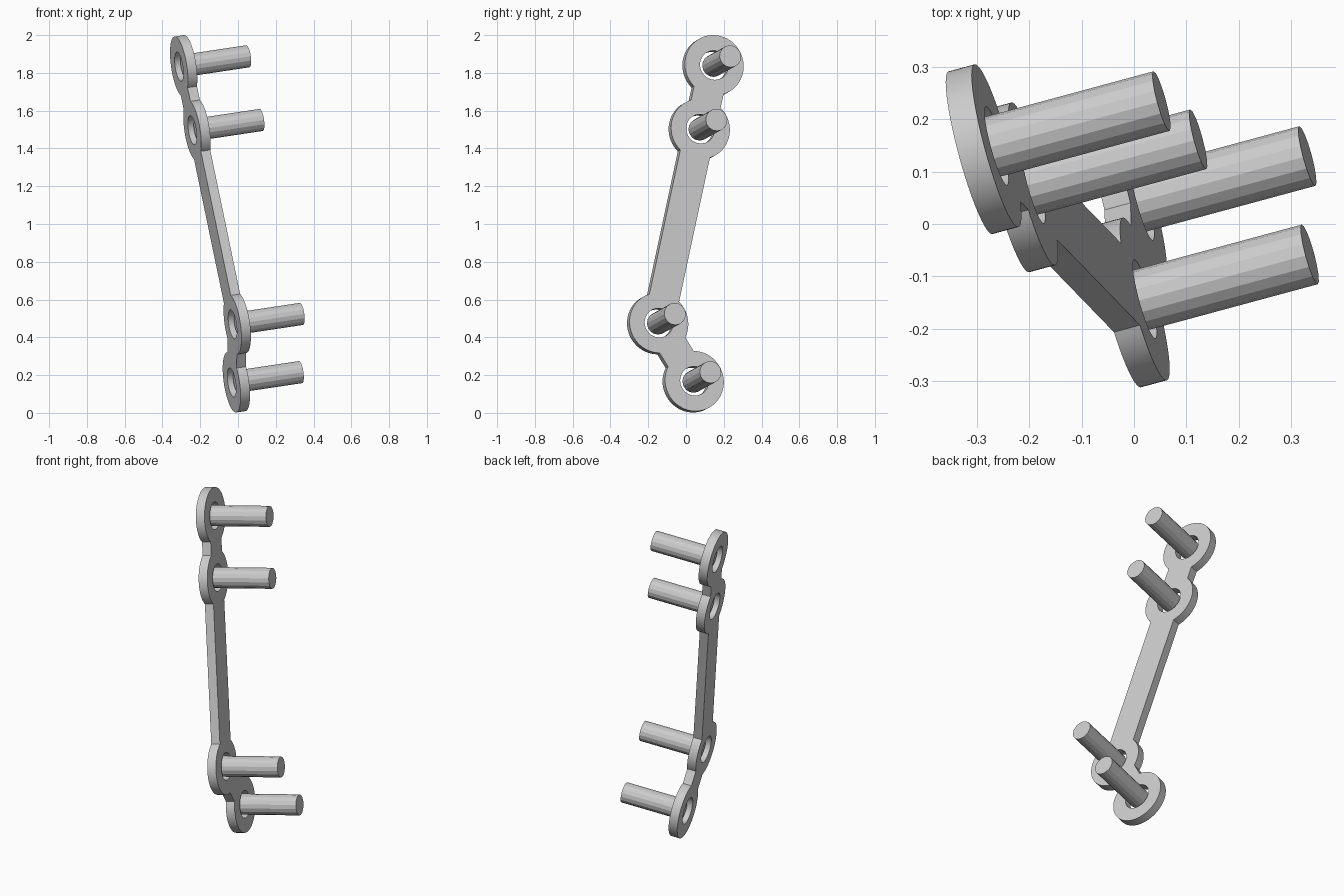
import bpy
from math import asin, atan2, cos, sin, pi, tau
from mathutils import Vector, Matrix

cube = bpy.data.objects.get("Cube")
if cube:
    bpy.data.objects.remove(cube, do_unlink=True)

RING_R, HOLE_R, PIN_R = 0.161, 0.078, 0.059
BAR_HALF, THICK = 0.083, 0.052
PIN_START, PIN_END = 0.0, 0.356
PLANE_OFFSET = 0.025

# Tilted frame of the plate: the pins run along its normal
normal = Vector((0.955, 0.258, 0.143)).normalized()
up = (Vector((0, 0, 1)) - normal * normal.z).normalized()
side = up.cross(normal)
frame = Matrix((side, up, normal)).transposed().to_4x4()
frame.translation = normal * PLANE_OFFSET


def on_plate(y, z):
    """Plate coordinates of the point seen at (y, z) from the side."""
    x = (PLANE_OFFSET - normal.y * y - normal.z * z) / normal.x
    p = Vector((x, y, z))
    return Vector((p.dot(side), p.dot(up)))


centres = [on_plate(*c) for c in
           ((0.143, 1.837), (0.07, 1.5), (-0.15, 0.473), (0.038, 0.165))]


def arc(centre, radius, start, sweep):
    steps = max(3, round(abs(sweep) / tau * 64))
    return [centre + radius * Vector((cos(start + sweep * i / steps),
                                      sin(start + sweep * i / steps)))
            for i in range(steps + 1)]


def outline():
    """Walk down one side of the chain of rings and back up the other."""
    gap = asin(BAR_HALF / RING_R)
    walk = centres + centres[-2:0:-1]
    points = []
    for i, c in enumerate(walk):
        back = walk[i - 1] - c
        ahead = walk[(i + 1) % len(walk)] - c
        start = atan2(back.y, back.x) + gap
        end = atan2(ahead.y, ahead.x) - gap
        points += arc(c, RING_R, start, (end - start) % tau)
    return points


def add_loop(curve, points):
    spline = curve.splines.new('POLY')
    spline.points.add(len(points) - 1)
    for sp, p in zip(spline.points, points):
        sp.co = (p.x, p.y, 0, 1)
    spline.use_cyclic_u = True


# Plate: one flat outline with four round holes, given thickness
curve = bpy.data.curves.new("plate", 'CURVE')
curve.dimensions = '2D'
curve.fill_mode = 'BOTH'
curve.extrude = THICK / 2
add_loop(curve, outline())
for c in centres:
    add_loop(curve, arc(c, HOLE_R, 0, tau)[:-1])
plate = bpy.data.objects.new("plate", curve)
bpy.context.collection.objects.link(plate)
plate.matrix_world = frame
bpy.ops.object.select_all(action='DESELECT')
plate.select_set(True)
bpy.context.view_layer.objects.active = plate
bpy.ops.object.convert(target='MESH')
bpy.ops.object.shade_smooth_by_angle(angle=pi / 6)

# Pins: one through each hole
names = ("top_pin", "upper_pin", "lower_pin", "bottom_pin")
for name, c in zip(names, centres):
    bpy.ops.mesh.primitive_cylinder_add(
        vertices=16, radius=PIN_R, depth=PIN_END - PIN_START)
    pin = bpy.context.object
    pin.name = name
    middle = Vector((c.x, c.y, (PIN_START + PIN_END) / 2))
    pin.matrix_world = frame @ Matrix.Translation(middle)
